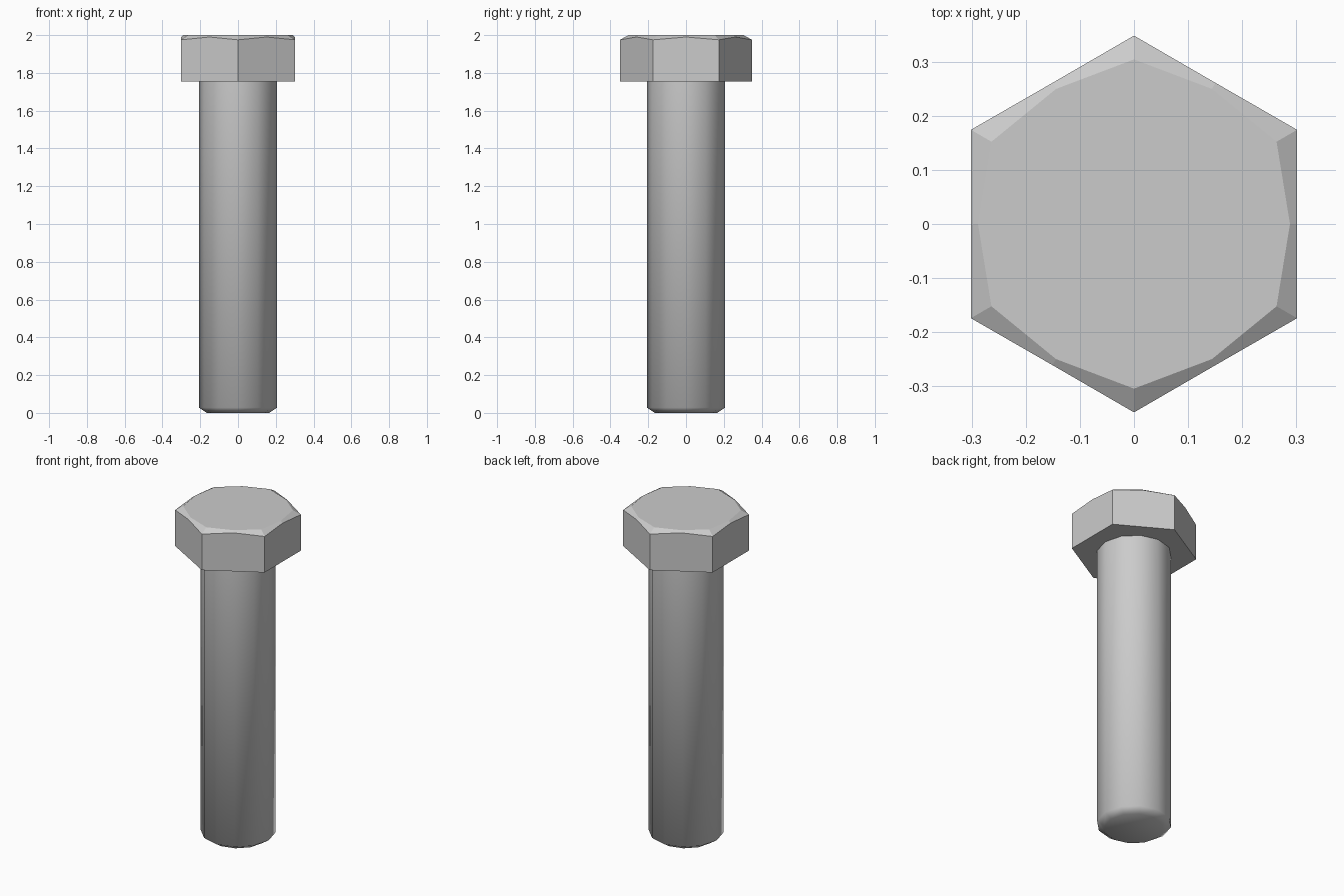
import bpy, bmesh
from math import sin, cos, pi

if "Cube" in bpy.data.objects:
    bpy.data.objects.remove(bpy.data.objects["Cube"])


def lofted(name, rings, smooth, cap_top=True):
    """Skin a stack of 12-point rings; each ring is (r_corner, z_corner, r_mid, z_mid)."""
    bm = bmesh.new()
    loops = []
    for rc, zc, rm, zm in rings:
        loop = []
        for i in range(12):
            a = pi / 2 + i * pi / 6
            r, z = (rc, zc) if i % 2 == 0 else (rm, zm)
            loop.append(bm.verts.new((r * cos(a), r * sin(a), z)))
        loops.append(loop)
    for lo, hi in zip(loops, loops[1:]):
        for i in range(12):
            j = (i + 1) % 12
            bm.faces.new((lo[i], lo[j], hi[j], hi[i]))
    bm.faces.new(loops[0][::-1])
    if cap_top:
        bm.faces.new(loops[-1])
    for f in bm.faces:
        f.smooth = smooth
    bmesh.ops.recalc_face_normals(bm, faces=bm.faces)
    me = bpy.data.meshes.new(name)
    bm.to_mesh(me)
    bm.free()
    ob = bpy.data.objects.new(name, me)
    bpy.context.collection.objects.link(ob)
    return ob


# Hexagonal head: corners dip lower than the flats along the top chamfer
lofted("hex_head", [
    (0.349, 1.755, 0.302, 1.755),
    (0.349, 1.975, 0.302, 1.99),
    (0.305, 2.0, 0.289, 2.0),
], smooth=False)

# Twelve-sided shank with chamfered tip, open where it meets the head
lofted("shank", [
    (0.165, 0.0, 0.165, 0.0),
    (0.207, 0.028, 0.207, 0.028),
    (0.207, 1.755, 0.207, 1.755),
], smooth=True, cap_top=False)
